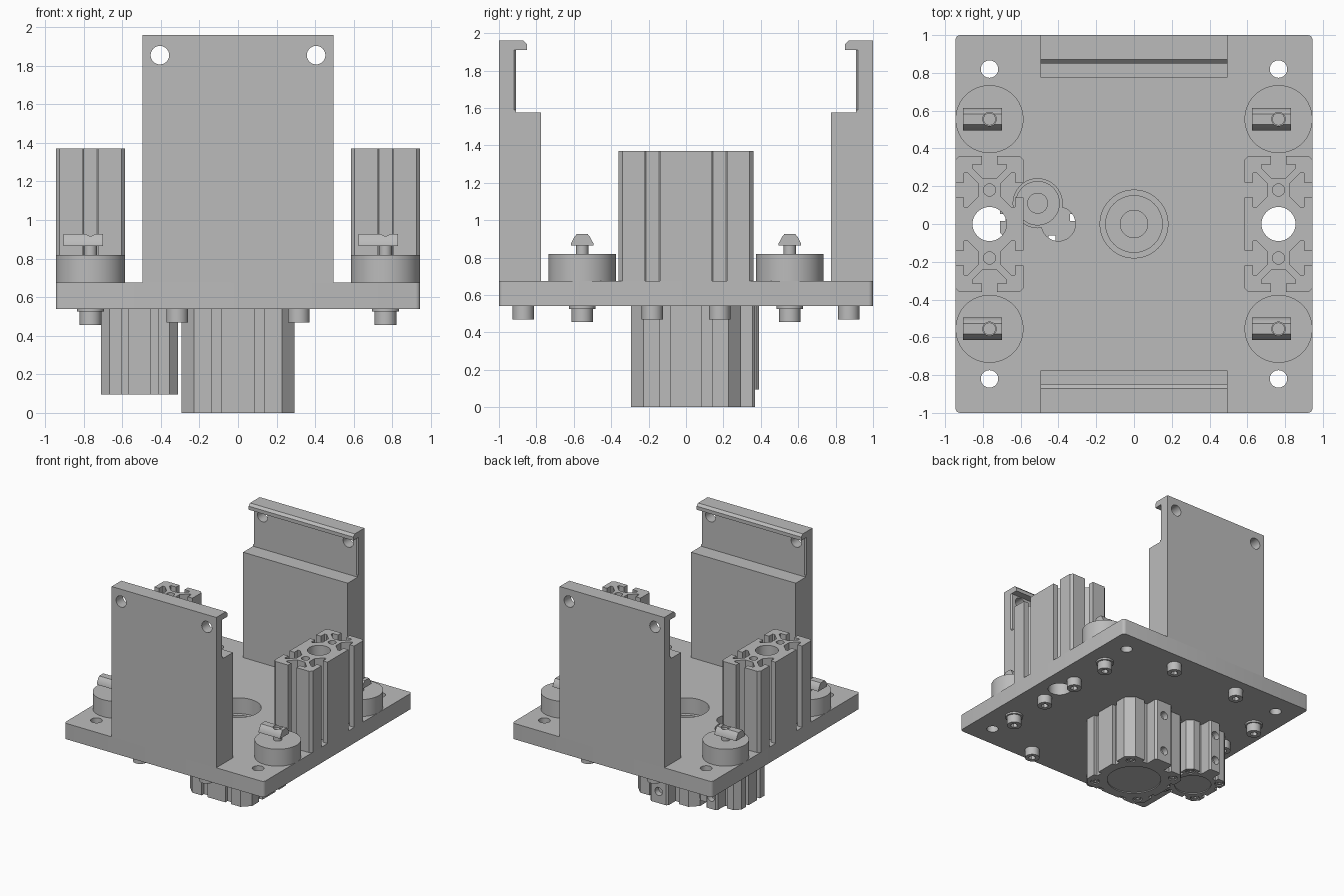
import bpy, bmesh, math
from mathutils import Vector

cube = bpy.data.objects.get("Cube")
if cube:
    bpy.data.objects.remove(cube, do_unlink=True)

grey = bpy.data.materials.new("machined grey")
grey.use_nodes = True
grey.diffuse_color = (0.5, 0.5, 0.5, 1)
grey.node_tree.nodes["Principled BSDF"].inputs["Base Color"].default_value = (0.5, 0.5, 0.5, 1)

AXES = {"x": lambda u, v, h: (h, u, v),
        "y": lambda u, v, h: (u, h, v),
        "z": lambda u, v, h: (u, v, h)}


def prism(name, pts, lo, hi, axis="z"):
    """Extrude a closed outline from lo to hi along an axis."""
    bm = bmesh.new()
    rings = [[bm.verts.new(AXES[axis](u, v, h)) for u, v in pts] for h in (lo, hi)]
    bm.faces.new(rings[0])
    bm.faces.new(rings[1])
    n = len(pts)
    for i in range(n):
        j = (i + 1) % n
        bm.faces.new((rings[0][i], rings[0][j], rings[1][j], rings[1][i]))
    bmesh.ops.recalc_face_normals(bm, faces=bm.faces)
    mesh = bpy.data.meshes.new(name)
    bm.to_mesh(mesh)
    bm.free()
    mesh.materials.append(grey)
    ob = bpy.data.objects.new(name, mesh)
    bpy.context.collection.objects.link(ob)
    return ob


def circle(u, v, r, n=40):
    return [(u + r * math.cos(math.tau * i / n), v + r * math.sin(math.tau * i / n))
            for i in range(n)]


def rod(name, u, v, r, lo, hi, axis="z", n=40):
    return prism(name, circle(u, v, r, n), lo, hi, axis)


def rounded(w, h, r, steps=4):
    """Rectangle outline of half sizes w, h with rounded corners."""
    pts = []
    for k, (sx, sy) in enumerate(((1, 1), (-1, 1), (-1, -1), (1, -1))):
        for i in range(steps + 1):
            a = (k + i / steps) * math.pi / 2
            pts.append((sx * (w - r) + r * math.cos(a), sy * (h - r) + r * math.sin(a)))
    return pts


def cut(ob, cutters):
    """Subtract the cutters, then discard them."""
    for c in cutters:
        c.hide_render = True
        mod = ob.modifiers.new("cut", "BOOLEAN")
        mod.operation, mod.solver, mod.object = "DIFFERENCE", "EXACT", c
        bpy.context.view_layer.update()
        with bpy.context.temp_override(object=ob, active_object=ob):
            bpy.ops.object.modifier_apply(modifier=mod.name)
        bpy.data.objects.remove(c, do_unlink=True)
    return ob


def slotted(w, h, slots, notch, corner):
    """Rectangle outline with notches; slots holds positions for each of four sides."""
    pts = []
    sides = ((Vector((1, 0)), w, h), (Vector((0, 1)), h, w),
             (Vector((-1, 0)), w, h), (Vector((0, -1)), h, w))
    for (out, dist, half), places in zip(sides, slots):
        along = Vector((-out.y, out.x))
        run = [(-half + corner, 0)]
        for p in places:
            run += [(p - t, d) for t, d in notch] + [(p + t, d) for t, d in reversed(notch)]
        run.append((half - corner, 0))
        pts += [tuple(out * (dist - d) + along * t) for t, d in run]
    return pts


def shift(pts, x, y):
    return [(u + x, v + y) for u, v in pts]


SIDE = 0.765
PAD_Y = 0.555
SMALL = (-0.51, 0.11)
SIGNS = [(sx, sy) for sx in (-1, 1) for sy in (-1, 1)]

# Base plate with through holes
plate = prism("base_plate", rounded(0.945, 1, 0.025), 0.54, 0.675)
holes = [(sx * SIDE, sy * 0.82, 0.046) for sx, sy in SIGNS]
holes += [(-SIDE, 0, 0.09), (SIDE, 0, 0.09), (0, 0, 0.18), (*SMALL, 0.13), (-0.4, 0, 0.09)]
cut(plate, [rod("cutter", x, y, r, 0.5, 0.7) for x, y, r in holes])

# Hooked end walls
wall_profile = [(1, 0.675), (1, 1.96), (0.87, 1.96), (0.85, 1.94), (0.85, 1.91),
                (0.91, 1.91), (0.91, 1.575), (0.775, 1.575), (0.775, 0.675)]
for name, s in (("front_wall", -1), ("back_wall", 1)):
    wall = prism(name, [(s * y, z) for y, z in wall_profile], -0.495, 0.495, "x")
    cutters = []
    for e in (-1, 1):
        cutters.append(rod("cutter", e * 0.405, 1.855, 0.048, s * 0.8, s * 1.1, "y"))
        # chamfer along the upright edges of the thin web
        edge = [(e * 0.48, s * 0.905), (e * 0.505, s * 0.93), (e * 0.505, s * 0.905)]
        cutters.append(prism("cutter", edge, 1.59, 1.91))
    cut(wall, cutters)

# Slotted aluminium posts
t_slot = [(0.04, 0), (0.04, 0.045), (0.09, 0.045), (0.09, 0.065), (0.035, 0.12)]
post_outline = slotted(0.18, 0.36, [(-0.18, 0.18), (0,)] * 2, t_slot, 0.02)
for name, x in (("right_post", -SIDE), ("left_post", SIDE)):
    post = prism(name, shift(post_outline, x, 0), 0.675, 1.37)
    cut(post, [rod("cutter", x, y, r, 0.6, 1.5)
               for y, r in ((0, 0.09), (-0.18, 0.032), (0.18, 0.032))])


def socket_bolt(name, x, y, r, lo, hi):
    """Downward cap head with a hexagonal socket."""
    head = rod(name, x, y, r, lo, hi, n=32)
    cut(head, [rod("cutter", x, y, r * 0.5, lo - 0.02, lo + 0.035, n=6)])


# Round feet, stems and clamping nuts, with their bolts below
nut_profile = [(-0.06, 0.865), (0.06, 0.865), (0.06, 0.875), (0.042, 0.91), (0.028, 0.927),
               (-0.028, 0.927), (-0.042, 0.91), (-0.06, 0.875)]
for sx, sy in SIGNS:
    tag = ("front" if sy < 0 else "back") + ("_right" if sx < 0 else "_left")
    x, y = sx * SIDE, sy * PAD_Y
    rod(tag + "_foot", x, y, 0.18, 0.675, 0.82, n=64)
    rod(tag + "_stem", x, y, 0.033, 0.81, 0.905, n=24)
    nut = prism(tag + "_nut", shift(nut_profile, y, 0), x - 0.14, x + 0.065, "x")
    cut(nut, [rod("cutter", x, y, 0.036, 0.8, 1, n=24)])
    rod(tag + "_washer", x, y, 0.07, 0.525, 0.54)
    socket_bolt(tag + "_foot_bolt", x, y, 0.057, 0.455, 0.525)
    socket_bolt(tag + "_post_bolt", x, sy * 0.18, 0.057, 0.468, 0.54)
    socket_bolt(tag + "_wall_bolt", sx * 0.315, sy * 0.87, 0.057, 0.468, 0.54)


def actuator(name, x, y, half, lo, bore, shaft, boss_half, boss_y):
    """Compact cylinder: grooved body, ported boss, end cover, bore and shaft."""
    g = half * 0.38
    notch = [(half * 0.09, 0), (half * 0.09, 0.03)]
    outline = slotted(half, half, [(-g, g)] * 4, notch, half * 0.22)
    body = prism(name + "_body", shift(outline, x, y), lo, 0.54)
    screws = [(x + sx * half * 0.74, y + sy * half * 0.74) for sx, sy in SIGNS]
    cutters = [rod("cutter", x, y, bore, 0.5, 0.6),
               rod("cutter", x, y, half * 0.72, lo - 0.05, lo + 0.008)]
    cutters += [rod("cutter", u, v, 0.036, lo - 0.05, lo + 0.03, n=24) for u, v in screws]
    cut(body, cutters)
    for i, (u, v) in enumerate(screws):
        socket_bolt(f"{name}_screw_{i}", u, v, 0.029, lo + 0.004, lo + 0.04)
    rod(name + "_shaft", x, y, shaft, 0.49, 0.535)
    b = boss_half
    rim = [(-b, half - 0.04), (b, half - 0.04), (b, boss_y - 0.015), (b - 0.015, boss_y),
           (0.015 - b, boss_y), (-b, boss_y - 0.015)]
    boss = prism(name + "_port_boss", shift(rim, x, y), lo, 0.54)
    cut(boss, [rod("cutter", x, z, 0.035, y + boss_y - 0.05, y + boss_y + 0.05, "y", 24)
               for z in (lo + 0.1, 0.42)])


# Two actuators hanging below the plate
actuator("large_actuator", 0, 0, 0.293, 0, 0.15, 0.075, 0.085, 0.37)
actuator("small_actuator", *SMALL, 0.2, 0.095, 0.115, 0.055, 0.055, 0.28)

# Smooth round surfaces while keeping the machined edges sharp
for ob in bpy.context.collection.objects:
    if ob.type == "MESH" and grey.name in ob.data.materials:
        with bpy.context.temp_override(object=ob, active_object=ob, selected_objects=[ob],
                                       selected_editable_objects=[ob]):
            bpy.ops.object.shade_smooth_by_angle(angle=math.radians(30))
